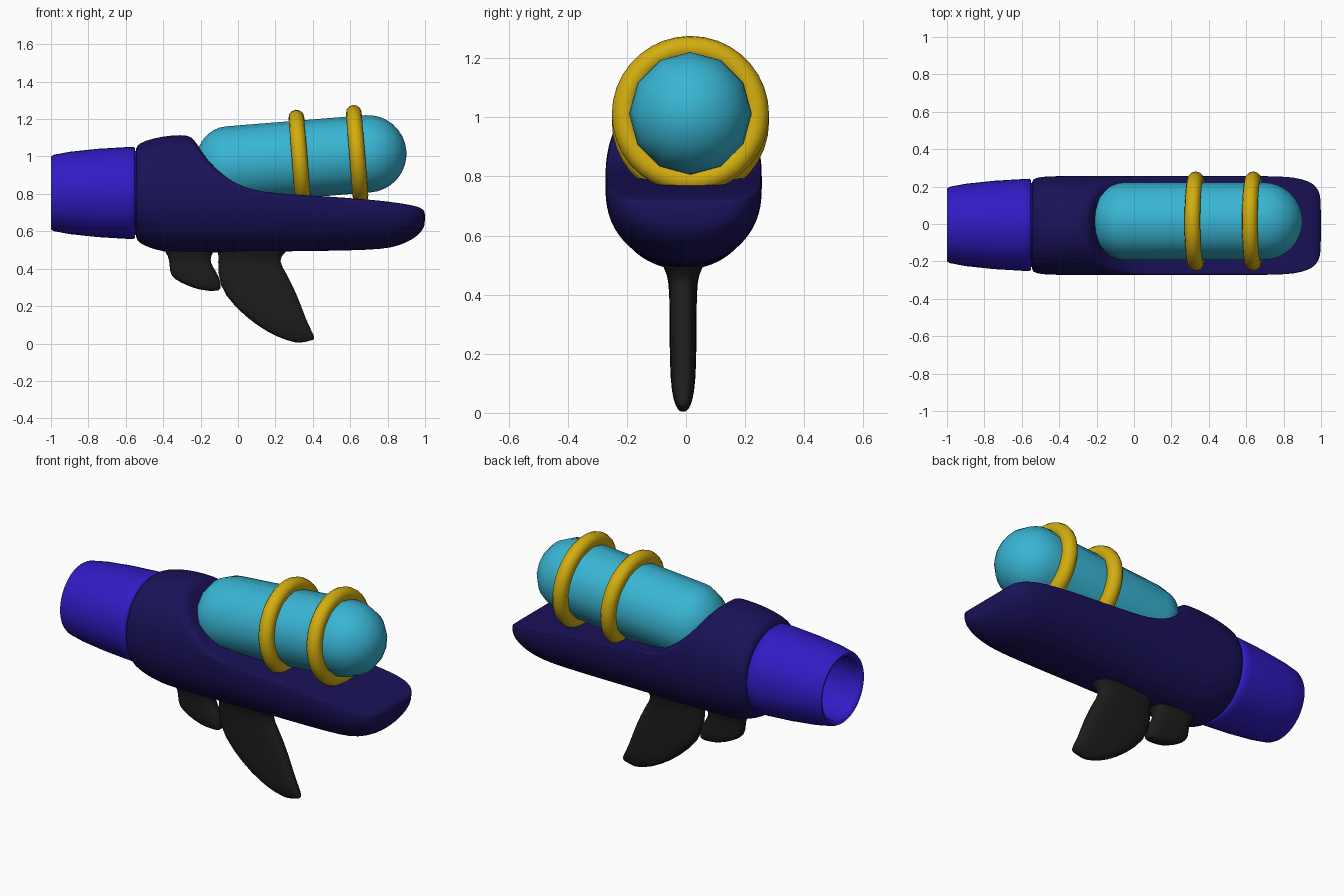
import bpy, bmesh
from math import sin, cos, pi, radians
from mathutils import Vector

if "Cube" in bpy.data.objects:
    bpy.data.objects.remove(bpy.data.objects["Cube"])


def material(name, rgb):
    m = bpy.data.materials.new(name)
    m.diffuse_color = (*rgb, 1)
    m.use_nodes = True
    m.node_tree.nodes["Principled BSDF"].inputs["Base Color"].default_value = m.diffuse_color
    return m


NAVY = material("navy", (0.010, 0.006, 0.10))
VIOLET = material("violet", (0.03, 0.011, 0.55))
CYAN = material("cyan", (0.04, 0.46, 0.65))
YELLOW = material("yellow", (0.65, 0.42, 0.005))
BLACK = material("black", (0.012, 0.012, 0.012))


def finish(ob, mat, angle=50):
    ob.data.materials.append(mat)
    bpy.ops.object.select_all(action='DESELECT')
    ob.select_set(True)
    bpy.context.view_layer.objects.active = ob
    bpy.ops.object.shade_smooth_by_angle(angle=radians(angle))
    return ob


def loft(name, rings, mat, subdiv=0, angle=50):
    """Skin a list of equal-length point rings and cap both ends."""
    bm = bmesh.new()
    rows = [[bm.verts.new(p) for p in ring] for ring in rings]
    n = len(rows[0])
    for a, b in zip(rows, rows[1:]):
        for i in range(n):
            j = (i + 1) % n
            bm.faces.new((a[i], a[j], b[j], b[i]))
    bm.faces.new(rows[0])
    bm.faces.new(rows[-1])
    bmesh.ops.remove_doubles(bm, verts=bm.verts, dist=1e-5)
    bmesh.ops.recalc_face_normals(bm, faces=bm.faces)
    me = bpy.data.meshes.new(name)
    bm.to_mesh(me)
    bm.free()
    ob = bpy.data.objects.new(name, me)
    bpy.context.collection.objects.link(ob)
    finish(ob, mat, angle)
    if subdiv:
        mod = ob.modifiers.new("smooth", 'SUBSURF')
        mod.levels = mod.render_levels = subdiv
    return ob


def lathe(name, profile, segs, mat, angle=50):
    """Revolve (x, radius) points about the x axis."""
    rings = [[(x, r * sin(2 * pi * i / segs), r * cos(2 * pi * i / segs))
              for i in range(segs)] for x, r in profile]
    return loft(name, rings, mat, angle=angle)


def power(v, n):
    return abs(v) ** (2 / n) * (1 if v >= 0 else -1)


# Nozzle: hollow tapered barrel
nozzle = lathe("nozzle", [(-0.62, 0.01), (-0.62, 0.185), (-0.8, 0.185), (-0.98, 0.172),
                          (-0.995, 0.18), (-1.0, 0.195), (-0.985, 0.204), (-0.9, 0.220),
                          (-0.75, 0.236), (-0.6, 0.245), (-0.56, 0.247), (-0.552, 0.24),
                          (-0.55, 0.225), (-0.5, 0.22)], 40, VIOLET)
nozzle.location = (0, -0.005, 0.805)

# Body: round hull whose top is scooped away; x, bottom, hull top, half width, scoop height
BODY = [(-0.55, 0.58, 1.03, 0.225, 2), (-0.542, 0.55, 1.06, 0.25, 2), (-0.5, 0.52, 1.085, 0.262, 2),
        (-0.4, 0.488, 1.11, 0.265, 2), (-0.3, 0.485, 1.117, 0.265, 2), (-0.25, 0.485, 1.115, 0.265, 1.108),
        (-0.225, 0.485, 1.115, 0.265, 1.075), (-0.19, 0.485, 1.115, 0.265, 1.02), (-0.15, 0.485, 1.11, 0.265, 0.965),
        (-0.1, 0.485, 1.1, 0.265, 0.92), (-0.05, 0.485, 1.1, 0.265, 0.88), (0.0, 0.485, 1.1, 0.265, 0.85),
        (0.07, 0.487, 1.1, 0.265, 0.825), (0.15, 0.49, 1.1, 0.265, 0.808), (0.3, 0.493, 1.1, 0.265, 0.796),
        (0.5, 0.495, 1.1, 0.265, 0.785), (0.7, 0.50, 1.1, 0.265, 0.77), (0.82, 0.51, 1.1, 0.262, 0.757),
        (0.9, 0.538, 1.05, 0.25, 0.745), (0.96, 0.575, 1.0, 0.225, 0.733), (0.99, 0.61, 0.95, 0.185, 0.718),
        (1.0, 0.64, 0.9, 0.14, 0.70)]
rings = []
for x, lo, hi, w, cut in BODY:
    zc = min(0.8, cut - 0.02)
    ring = []
    for i in range(48):
        c, s = power(cos(2 * pi * i / 48), 2.15), power(sin(2 * pi * i / 48), 2.15)
        z = zc + s * (hi - zc if s > 0 else zc - lo)
        ring.append((x, -0.008 + w * c, min(z, cut)))
    rings.append(ring)
loft("body", rings, NAVY, subdiv=1, angle=60)

# Tank: twelve-sided capsule, tilted upward toward +x
TILT = radians(-4.6)
R, arc = 0.207, [i * pi / 16 for i in range(9)]
profile = [(-0.38 - 0.18 * cos(a), R * sin(a)) for a in arc]
profile += [(0.365 + R * sin(a), R * cos(a)) for a in arc]
tank = lathe("tank", profile, 12, CYAN)
tank.location = (0.33, 0.015, 0.985)
tank.rotation_euler = (0, TILT, 0)

# Rings around the tank
for k, (x, z) in enumerate([(0.33, 0.985), (0.637, 1.01)]):
    bpy.ops.mesh.primitive_torus_add(major_segments=36, minor_segments=12, major_radius=0.224,
                                     minor_radius=0.042, location=(x, 0.015, z),
                                     rotation=(0, pi / 2 + TILT, 0))
    ob = bpy.context.object
    ob.name = f"tank_ring_{k + 1}"
    finish(ob, YELLOW)


def blade(name, rows):
    """Flat rounded part from (left x, left z, right x, right z, half thickness) rows."""
    rings = []
    for x0, z0, x1, z1, t in rows:
        mid, half = Vector((x0 + x1, 0, z0 + z1)) / 2, Vector((x1 - x0, 0, z1 - z0)) / 2
        rings.append([mid + half * power(cos(a), 3) + Vector((0, t * power(sin(a), 3) - 0.01, 0))
                      for a in [2 * pi * i / 20 for i in range(20)]])
    return loft(name, rings, BLACK, subdiv=1, angle=80)


# Grip and trigger
blade("grip", [(-0.13, 0.55, 0.32, 0.55, 0.10), (-0.105, 0.49, 0.25, 0.485, 0.062),
               (-0.108, 0.45, 0.215, 0.445, 0.048), (-0.108, 0.31, 0.262, 0.375, 0.046),
               (-0.02, 0.195, 0.325, 0.245, 0.046), (0.10, 0.095, 0.365, 0.125, 0.043),
               (0.21, 0.033, 0.40, 0.058, 0.034), (0.30, 0.006, 0.41, 0.03, 0.020),
               (0.33, 0.002, 0.405, 0.018, 0.010)])
blade("trigger", [(-0.43, 0.55, -0.10, 0.55, 0.09), (-0.385, 0.485, -0.135, 0.485, 0.058),
                  (-0.367, 0.45, -0.15, 0.45, 0.048), (-0.367, 0.38, -0.135, 0.41, 0.046),
                  (-0.345, 0.345, -0.10, 0.36, 0.045), (-0.27, 0.308, -0.09, 0.31, 0.042),
                  (-0.2, 0.285, -0.095, 0.275, 0.03)])
